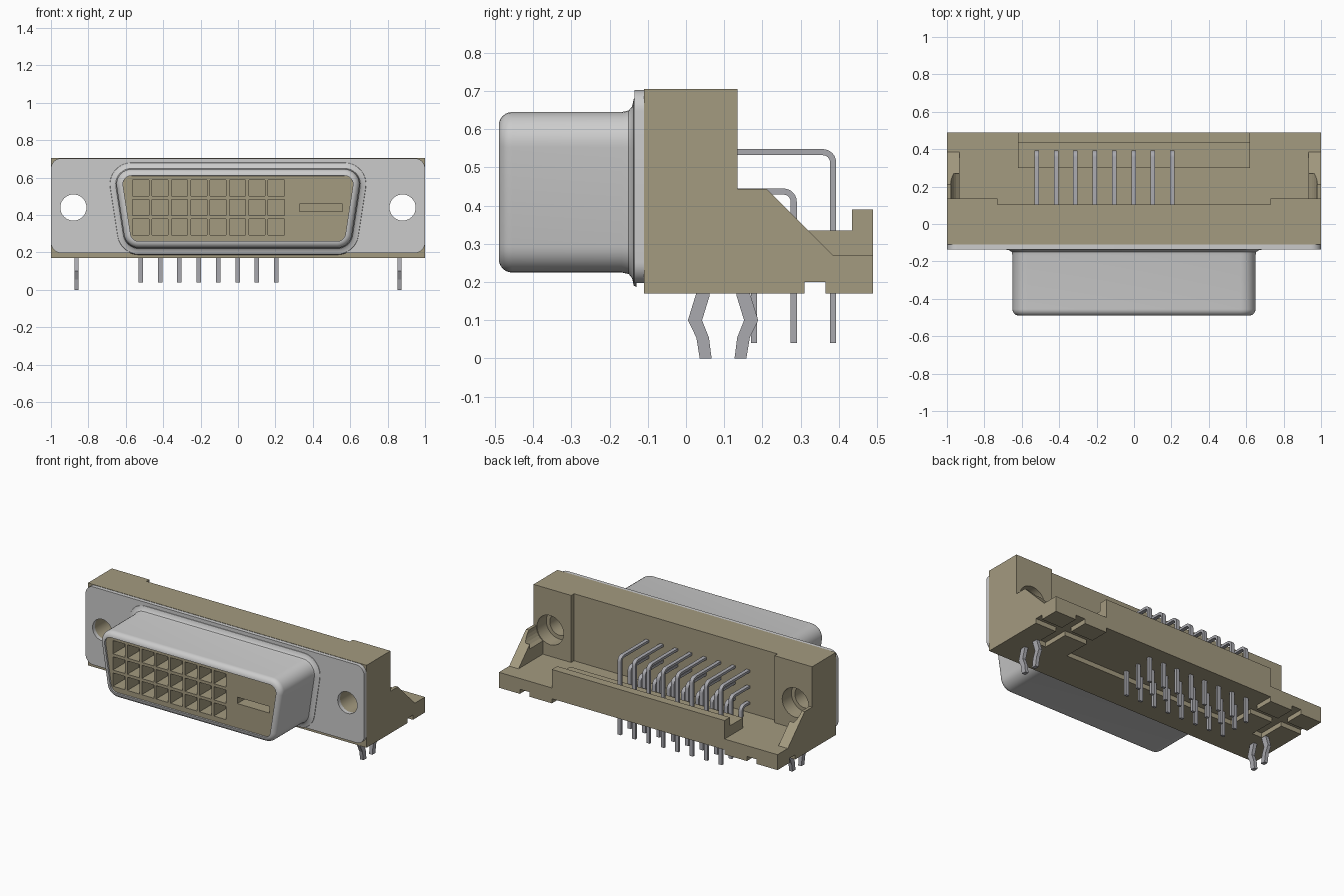
import bpy, bmesh, math
from mathutils import Vector

if "Cube" in bpy.data.objects:
    bpy.data.objects.remove(bpy.data.objects["Cube"])


def material(name, rgb):
    m = bpy.data.materials.new(name)
    m.diffuse_color = (*rgb, 1)
    m.use_nodes = True
    m.node_tree.nodes["Principled BSDF"].inputs["Base Color"].default_value = m.diffuse_color
    return m


TAN = material("tan plastic", (0.37, 0.325, 0.215))
SHELL = material("light metal", (0.60, 0.60, 0.60))
PIN = material("pin metal", (0.40, 0.40, 0.43))


def finish(name, bm, mat, smooth=False):
    bmesh.ops.recalc_face_normals(bm, faces=bm.faces)
    me = bpy.data.meshes.new(name)
    bm.to_mesh(me)
    bm.free()
    ob = bpy.data.objects.new(name, me)
    bpy.context.collection.objects.link(ob)
    me.materials.append(mat)
    if smooth:
        smooth_it(ob)
    return ob


def select(ob):
    bpy.ops.object.select_all(action='DESELECT')
    ob.select_set(True)
    bpy.context.view_layer.objects.active = ob


def smooth_it(ob):
    select(ob)
    bpy.ops.object.shade_smooth_by_angle(angle=math.radians(35))


def add_prism(bm, axis, pts, lo, hi):
    """Extrude an outline: axis X takes (y, z) points, axis Y takes (x, z)."""
    def put(p, t):
        return (t, p[0], p[1]) if axis == 'X' else (p[0], t, p[1])
    a = [bm.verts.new(put(p, lo)) for p in pts]
    b = [bm.verts.new(put(p, hi)) for p in pts]
    bm.faces.new(a)
    bm.faces.new(b[::-1])
    for i in range(len(pts)):
        j = (i + 1) % len(pts)
        bm.faces.new((a[i], a[j], b[j], b[i]))


def prism(name, axis, pts, lo, hi, mat=TAN, smooth=False):
    bm = bmesh.new()
    add_prism(bm, axis, pts, lo, hi)
    return finish(name, bm, mat, smooth)


def rect(x0, x1, z0, z1):
    return [(x0, z0), (x1, z0), (x1, z1), (x0, z1)]


def arc(cx, cz, r, a0, a1, n):
    return [(cx + r * math.cos(math.radians(a0 + (a1 - a0) * i / n)),
             cz + r * math.sin(math.radians(a0 + (a1 - a0) * i / n))) for i in range(n + 1)]


def circle(cx, cz, r, n=32):
    return arc(cx, cz, r, 0, 360, n)[:-1]


def cut(ob, prisms):
    """Subtract each (axis, outline, lo, hi) prism from the object."""
    bm = bmesh.new()
    for p in prisms:
        add_prism(bm, *p)
    c = finish("cutter", bm, ob.data.materials[0])
    c.hide_render = True
    mod = ob.modifiers.new("cut", 'BOOLEAN')
    mod.operation = 'DIFFERENCE'
    mod.solver = 'EXACT'
    mod.object = c
    select(ob)
    bpy.ops.object.modifier_apply(modifier=mod.name)
    bpy.data.objects.remove(c)


SCREW_X, SCREW_Z = 0.88, 0.44

# Housing block: shallow recess in the back, screw holes with counterbores
housing = prism("housing", 'Y', rect(-1, 1, 0.17, 0.705), -0.11, 0.135)
cut(housing, [('Y', rect(-0.73, 0.73, 0.27, 0.8), 0.105, 0.2)])
cut(housing, [('Y', circle(s * SCREW_X, SCREW_Z, 0.07), -0.2, 0.3) for s in (-1, 1)])
cut(housing, [('Y', circle(s * SCREW_X, SCREW_Z, 0.095), 0.04, 0.3) for s in (-1, 1)])
smooth_it(housing)

# Metal flange plate with rounded corners and screw holes
r = 0.055
outline = (arc(1 - r, 0.703 - r, r, 0, 90, 8) + arc(-1 + r, 0.703 - r, r, 90, 180, 8)
           + arc(-1 + r, 0.197 + r, r, 180, 270, 8) + arc(1 - r, 0.197 + r, r, 270, 360, 8))
flange = prism("flange", 'Y', outline, -0.135, -0.11, SHELL)
cut(flange, [('Y', circle(s * SCREW_X, SCREW_Z, 0.07), -0.3, 0.1) for s in (-1, 1)])
smooth_it(flange)


def d_loop(d):
    """Rounded D outline of the shell, inset by d."""
    t, q = 8.7, 0.08 - d
    return (arc(0.57, 0.565, q, -t, 90, 8) + arc(-0.57, 0.565, q, 90, 180 + t, 8)
            + arc(-0.53, 0.305, q, 180 + t, 270, 8) + arc(0.53, 0.305, q, 270, 360 - t, 8))


# D-shaped shell: flared foot, straight wall, rolled front rim, inner wall
section = [(-0.038, -0.13), (-0.034, -0.137), (-0.015, -0.141), (-0.004, -0.15), (0, -0.168)]
section += [(0.035 - 0.035 * math.cos(a * math.pi / 12), -0.455 - 0.035 * math.sin(a * math.pi / 12))
            for a in range(7)]
section += [(0.037, -0.13)]
bm = bmesh.new()
rings = [[bm.verts.new((x, y, z)) for x, z in d_loop(d)] for d, y in section]
for k in range(len(rings)):
    a, b = rings[k], rings[(k + 1) % len(rings)]
    for i in range(len(a)):
        j = (i + 1) % len(a)
        bm.faces.new((a[i], a[j], b[j], b[i]))
finish("shell", bm, SHELL, True)

# Contact insulator with 8 x 3 square pockets and one blade slot
PITCH = 0.1035
cols = [-0.52 + PITCH * i for i in range(8)]
rows = [0.335, 0.44, 0.545]
insulator = prism("insulator", 'Y', d_loop(0.033), -0.478, -0.12)
h = 0.043
cut(insulator, [('Y', rect(x - h, x + h, z - h, z + h), -0.6, -0.36) for x in cols for z in rows]
    + [('Y', rect(0.33, 0.56, 0.418, 0.46), -0.6, -0.36)])

# Rear base slab, stepped pin block and rear lip
prism("base_slab", 'X', rect(0.10, 0.49, 0.20, 0.27), -1, 1)
prism("pin_block", 'X', [(0.30, 0.21), (0.49, 0.21), (0.49, 0.39), (0.435, 0.39),
                         (0.435, 0.335), (0.30, 0.335)], -0.62, 0.62)

for s, side in ((-1, "left"), (1, "right")):
    # Gusset, hollowed around the screw
    lo, hi = sorted((s * 0.933, s))
    gusset = prism(side + "_gusset", 'X', [(0.13, 0.22), (0.13, 0.443), (0.212, 0.443),
                                           (0.385, 0.27), (0.385, 0.22)], lo, hi)
    cut(gusset, [('Y', circle(s * SCREW_X, SCREW_Z, 0.1), 0.1, 0.27)])
    # Feet under the slab, separated by grooves
    for x0, x1 in ((0.62, 0.78), (0.85, 1.0)):
        lo, hi = sorted((s * x0, s * x1))
        prism(side + "_front_foot", 'X', rect(0.13, 0.31, 0.17, 0.21), lo, hi)
        prism(side + "_rear_foot", 'X', rect(0.365, 0.49, 0.17, 0.21), lo, hi)
    # Board lock: two bent prongs
    lo, hi = sorted((s * 0.852, s * 0.875))
    prong = [(0.030, 0.18), (0.025, 0.165), (0.005, 0.10), (0.027, 0.055), (0.036, 0),
             (0.067, 0), (0.060, 0.055), (0.042, 0.10), (0.062, 0.165), (0.062, 0.18)]
    prism(side + "_lock_prong_front", 'X', prong, lo, hi, PIN)
    prism(side + "_lock_prong_rear", 'X', [(0.194 - y, z) for y, z in prong], lo, hi, PIN)

# Bent contact pins: three rows of eight
for row, (z, y) in enumerate(zip((0.333, 0.437, 0.54), (0.178, 0.282, 0.385))):
    w, ro = 0.008, 0.035
    cy, cz = y + w - ro, z + w - ro
    path = ([(0.09, z + w)] + arc(cy, cz, ro, 90, 0, 6) + [(y + w, 0.04), (y - w, 0.04)]
            + arc(cy, cz, ro - 2 * w, 0, 90, 6) + [(0.09, z - w)])
    for i, x in enumerate(cols):
        prism(f"pin_{row + 1}_{i + 1}", 'X', path, x - 0.012, x + 0.012, PIN, True)
